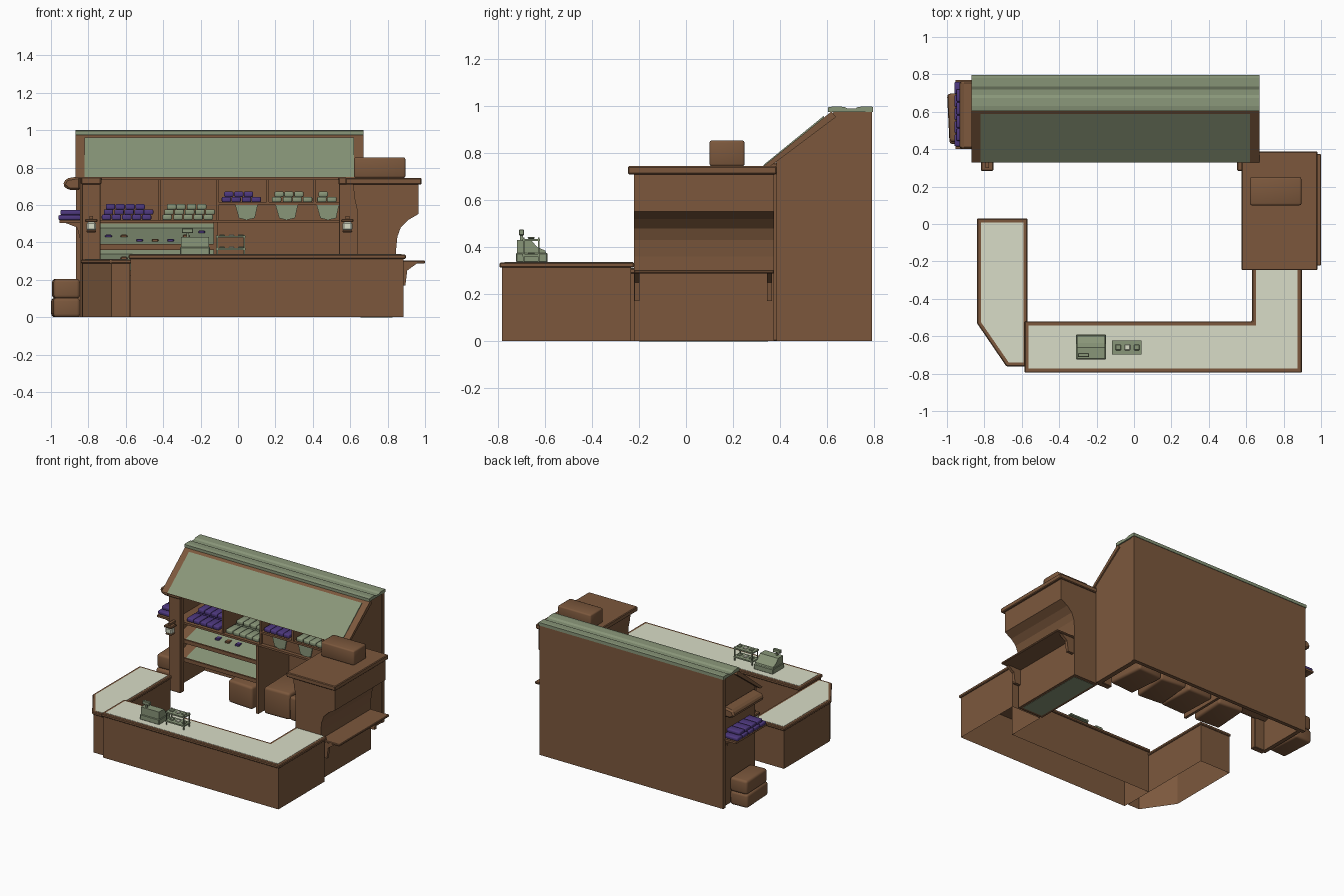
import bpy, bmesh, math, random
from mathutils import Vector, Matrix
random.seed(4)

def material(name, c):
    m = bpy.data.materials.new(name)
    m.diffuse_color = (*c, 1)
    return m

WOOD = material("brown_wood", (0.2, 0.097, 0.046))
GREEN = material("sage_green", (0.25, 0.305, 0.19))
CREAM = material("pale_cream", (0.69, 0.72, 0.57))
PURPLE = material("deep_purple", (0.075, 0.04, 0.21))

def finish(name, bm, mat, bevel=0, segs=1, smooth=False):
    bmesh.ops.recalc_face_normals(bm, faces=bm.faces)
    me = bpy.data.meshes.new(name)
    bm.to_mesh(me)
    bm.free()
    ob = bpy.data.objects.new(name, me)
    bpy.context.collection.objects.link(ob)
    me.materials.append(mat)
    if bevel:
        b = ob.modifiers.new("bevel", 'BEVEL')
        b.width, b.segments = bevel, segs
    if smooth:
        for p in me.polygons:
            p.use_smooth = True
    return ob

def box(name, x, y, z, mat=WOOD, bevel=0, segs=1, smooth=False, rot=0):
    lo, hi = Vector((x[0], y[0], z[0])), Vector((x[1], y[1], z[1]))
    M = (Matrix.Translation((lo + hi) / 2) @ Matrix.Rotation(rot, 4, 'Z')
         @ Matrix.Diagonal((*(hi - lo), 1)))
    bm = bmesh.new()
    bmesh.ops.create_cube(bm, size=1, matrix=M)
    return finish(name, bm, mat, bevel, segs, smooth)

def prism(name, pts, axis, a, b, mat=WOOD, bevel=0, open_bottom=False):
    """Outline extruded from a to b along x (yz points), y (xz) or z (xy)."""
    put = {'x': lambda p, t: (t, *p), 'y': lambda p, t: (p[0], t, p[1]),
           'z': lambda p, t: (*p, t)}[axis]
    bm = bmesh.new()
    A = [bm.verts.new(put(p, a)) for p in pts]
    B = [bm.verts.new(put(p, b)) for p in pts]
    n = len(pts)
    for i in range(n):
        bm.faces.new((A[i], A[(i + 1) % n], B[(i + 1) % n], B[i]))
    bm.faces.new(B)
    if not open_bottom:
        bm.faces.new(A[::-1])
    return finish(name, bm, mat, bevel)

def sack(name, x, y, z, rot=0):
    return box(name, x, y, z, WOOD, 0.018, 3, True, rot)

def roll(name, x, y, z, mat):
    return box(name, x, y, z, mat, 0.007, 2, True)

# front counter: hollow L-shaped base, top slab, cream inlay
def ell(d, end):
    return [(-0.585 + d, -0.795 + d), (0.897 - d, -0.795 + d), (0.897 - d, end),
            (0.63 + d, end), (0.63 + d, -0.52 - d), (-0.585 + d, -0.52 - d)]
prism("front_counter_base", ell(0.011, -0.235), 'z', 0, 0.315, open_bottom=True)
prism("front_counter_top", ell(0, -0.22), 'z', 0.312, 0.335, bevel=0.005)
prism("front_counter_inlay", ell(0.022, -0.225), 'z', 0.333, 0.337, CREAM)

# left counter with a clipped front corner
def left(d):
    return [(-0.84 + d, 0.03 - d), (-0.57 - d, 0.03 - d), (-0.57 - d, -0.762 + d),
            (-0.682 + d * 0.6, -0.762 + d), (-0.84 + d, -0.53 + d * 0.3)]
prism("left_counter_base", left(0.008), 'z', 0, 0.29, open_bottom=True)
prism("left_counter_top", left(0), 'z', 0.287, 0.309, bevel=0.005)
prism("left_counter_inlay", left(0.021), 'z', 0.307, 0.311, CREAM)

# shelf unit shell: back, sides, posts
box("back_panel", (-0.865, 0.665), (0.765, 0.793), (0, 0.98))
side = [(0.385, 0), (0.775, 0), (0.775, 0.975), (0.63, 0.975), (0.385, 0.785)]
prism("left_side_panel", side, 'x', -0.845, -0.815)
prism("right_side_panel", side, 'x', 0.625, 0.66)
for n, x in (("left_post", -0.835), ("right_post", 0.54)):
    box(n, (x, x + 0.1), (0.365, 0.41), (0, 0.76), bevel=0.004)
    box(n + "_capital", (x - 0.004, x + 0.104), (0.355, 0.41), (0.71, 0.76), bevel=0.006)

# sloped roof, its green panel and the ridge trim
prism("roof", [(0.33, 0.745), (0.36, 0.745), (0.64, 0.955), (0.62, 0.978)], 'x', -0.87, 0.67)
prism("roof_green_panel", [(0.329, 0.749), (0.34, 0.749), (0.59, 0.95), (0.588, 0.96)],
      'x', -0.82, 0.62, GREEN)
prism("ridge_trim", [(0.605, 0.975), (0.797, 0.975), (0.797, 0.998), (0.78, 1.0), (0.735, 0.998),
                     (0.72, 0.99), (0.69, 0.99), (0.675, 0.998), (0.63, 1.0), (0.605, 0.996)],
      'x', -0.87, 0.67, GREEN)

# upper shelves and dividers
box("main_shelf", (-0.82, 0.63), (0.41, 0.77), (0.505, 0.52))
box("upper_right_shelf", (-0.11, 0.63), (0.42, 0.77), (0.6, 0.615))
for i, x in enumerate((-0.42, -0.11, 0.16, 0.41)):
    box("shelf_divider_%d" % i, (x - 0.007, x + 0.007), (0.42, 0.77),
        (0.515 if x < 0 else 0.61, 0.8))
box("shelf_header", (-0.74, 0.545), (0.385, 0.4), (0.735, 0.76))

# piles of long rolls, each layer set back behind the one below
def pile(name, x0, x1, z, rows, mat):
    w = 0.054
    n = int((x1 - x0) / w + 0.01)
    for j in range(rows):
        for i in range(n - (j == rows - 1)):
            x = x0 + w * i + random.uniform(0, 0.006) + 0.01 * j
            for k in range(j, 3):
                y = 0.43 + 0.112 * k
                roll("%s_%d_%d_%d" % (name, j, i, k), (x, x + 0.05), (y, y + 0.108),
                     (z + 0.028 * j, z + 0.028 * j + 0.029), mat)
pile("purple_rolls_left", -0.73, -0.45, 0.52, 3, PURPLE)
pile("green_rolls_left", -0.405, -0.125, 0.52, 3, GREEN)
pile("purple_rolls_right", -0.09, 0.13, 0.615, 2, PURPLE)
pile("green_rolls_mid", 0.18, 0.4, 0.615, 2, GREEN)
pile("green_rolls_right", 0.42, 0.54, 0.615, 2, GREEN)

# cloths hanging under the right shelf
for i, x in enumerate((-0.015, 0.2, 0.42)):
    prism("hanging_cloth_%d" % i, [(x, 0.6), (x + 0.12, 0.6), (x + 0.105, 0.53),
                                   (x + 0.06, 0.52), (x + 0.02, 0.53)], 'y', 0.428, 0.436, GREEN)
box("cloth_backing", (-0.11, 0.54), (0.437, 0.45), (0.515, 0.605))

# lower display: two sloped green trays with small goods
for i, z in enumerate((0.375, 0.235)):
    prism("tray_board_%d" % i, [(0.42, z - 0.012), (0.77, z + 0.088), (0.77, z + 0.1), (0.42, z + 0.002)],
          'x', -0.815, -0.13)
    prism("tray_green_%d" % i, [(0.42, z + 0.002), (0.77, z + 0.1), (0.77, z + 0.106), (0.42, z + 0.008)],
          'x', -0.735, -0.13, GREEN)
    box("tray_lip_%d" % i, (-0.74, -0.13), (0.408, 0.422), (z - 0.012, z + 0.016))
    for k in range(7):
        x, y = -0.71 + 0.083 * k, random.choice((0.5, 0.58, 0.66))
        h = z + 0.28 * (y - 0.42)
        box("tray_good_%d_%d" % (i, k), (x, x + 0.035), (y, y + 0.04), (h, h + 0.022),
            (PURPLE, WOOD)[k % 2], 0.004)
    box("tray_backing_%d" % i, (-0.735, -0.13), (0.757, 0.764), (z + 0.09, z + 0.125), GREEN)
box("lower_divider", (-0.13, -0.11), (0.4, 0.77), (0.0, 0.51))

# sacks under the shelves
for i, (x, h) in enumerate(((-0.38, 0.17), (-0.09, 0.2), (0.13, 0.18), (0.36, 0.2))):
    sack("floor_sack_%d" % i, (x, x + 0.21), (0.43, 0.72), (0, h), random.uniform(-0.1, 0.1))

# outside left: sacks, roll shelf, high bundle
sack("outer_sack_low", (-0.993, -0.85), (0.43, 0.7), (0, 0.103), 0.05)
sack("outer_sack_high", (-0.99, -0.85), (0.44, 0.7), (0.1, 0.205), 0.04)
box("outer_shelf", (-0.955, -0.835), (0.4, 0.77), (0.505, 0.52))
for i, y in enumerate((0.42, 0.72)):
    prism("outer_bracket_%d" % i, [(-0.84, 0.4), (-0.84, 0.507), (-0.93, 0.507), (-0.86, 0.48)],
          'y', y, y + 0.03)
for i in range(5):
    for j in range(2 if i < 4 else 1):
        y, x = 0.415 + 0.07 * i + 0.03 * j, -0.96 + 0.01 * j
        roll("outer_roll_%d_%d" % (i, j), (x, x + 0.12), (y, y + 0.065),
             (0.52 + 0.027 * j, 0.546 + 0.027 * j), PURPLE)
prism("outer_high_bundle", [(-0.84, 0.68), (-0.905, 0.68), (-0.938, 0.705), (-0.92, 0.742),
                            (-0.84, 0.755)], 'y', 0.4, 0.765, bevel=0.012)

# right kiosk with flared side, slab, side shelf and sack
prism("kiosk_body", [(0.635, 0), (0.845, 0), (0.845, 0.36), (0.852, 0.43), (0.87, 0.48), (0.91, 0.52),
                     (0.965, 0.552), (0.965, 0.715), (0.615, 0.715), (0.622, 0.64), (0.635, 0.58)],
      'y', -0.222, 0.375)
box("kiosk_underside_plate", (0.655, 0.825), (-0.2, 0.35), (-0.002, 0.003), GREEN)
box("kiosk_top", (0.575, 0.982), (-0.247, 0.387), (0.71, 0.745), bevel=0.005)
box("kiosk_side_shelf", (0.84, 1.0), (-0.222, 0.375), (0.287, 0.303), bevel=0.004)
for i, y in enumerate((-0.22, 0.345)):
    prism("kiosk_bracket_%d" % i, [(0.84, 0.17), (0.895, 0.17), (0.905, 0.25), (0.96, 0.29), (0.84, 0.29)],
          'y', y, y + 0.022)
box("kiosk_top_sack", (0.62, 0.895), (0.1, 0.25), (0.745, 0.855), WOOD, 0.01, 2, True)

# cash register
box("register_base", (-0.31, -0.15), (-0.725, -0.59), (0.335, 0.375), GREEN, 0.004)
prism("register_body", [(-0.72, 0.37), (-0.595, 0.37), (-0.6, 0.385), (-0.635, 0.4),
                        (-0.66, 0.43), (-0.72, 0.43)], 'x', -0.305, -0.155, GREEN)
box("register_pole", (-0.275, -0.262), (-0.708, -0.695), (0.42, 0.46), GREEN)
box("register_display", (-0.3, -0.24), (-0.712, -0.69), (0.45, 0.475), GREEN, 0.003)

# small two-tier rack
for x in (-0.115, 0.03):
    for y in (-0.695, -0.632):
        box("rack_leg", (x, x + 0.007), (y, y + 0.007), (0.335, 0.44), GREEN)
for i, z in enumerate((0.36, 0.425)):
    box("rack_tier_%d" % i, (-0.118, 0.04), (-0.698, -0.622), (z, z + 0.01), GREEN)
    for k in range(3):
        x = -0.1 + 0.05 * k
        box("rack_item_%d_%d" % (i, k), (x, x + 0.03), (-0.675, -0.645), (z + 0.01, z + 0.018),
            CREAM if k == 1 else GREEN, 0.003)

# lanterns on the posts
for n, x in (("left", -0.785), ("right", 0.585)):
    box(n + "_lantern_arm", (x - 0.01, x + 0.01), (0.3, 0.37), (0.525, 0.54))
    box(n + "_lantern_cap", (x - 0.033, x + 0.033), (0.283, 0.345), (0.508, 0.526), bevel=0.005)
    box(n + "_lantern_glass", (x - 0.026, x + 0.026), (0.29, 0.338), (0.463, 0.508), CREAM, 0.008)
    box(n + "_lantern_foot", (x - 0.026, x + 0.026), (0.29, 0.338), (0.454, 0.466), bevel=0.004)
